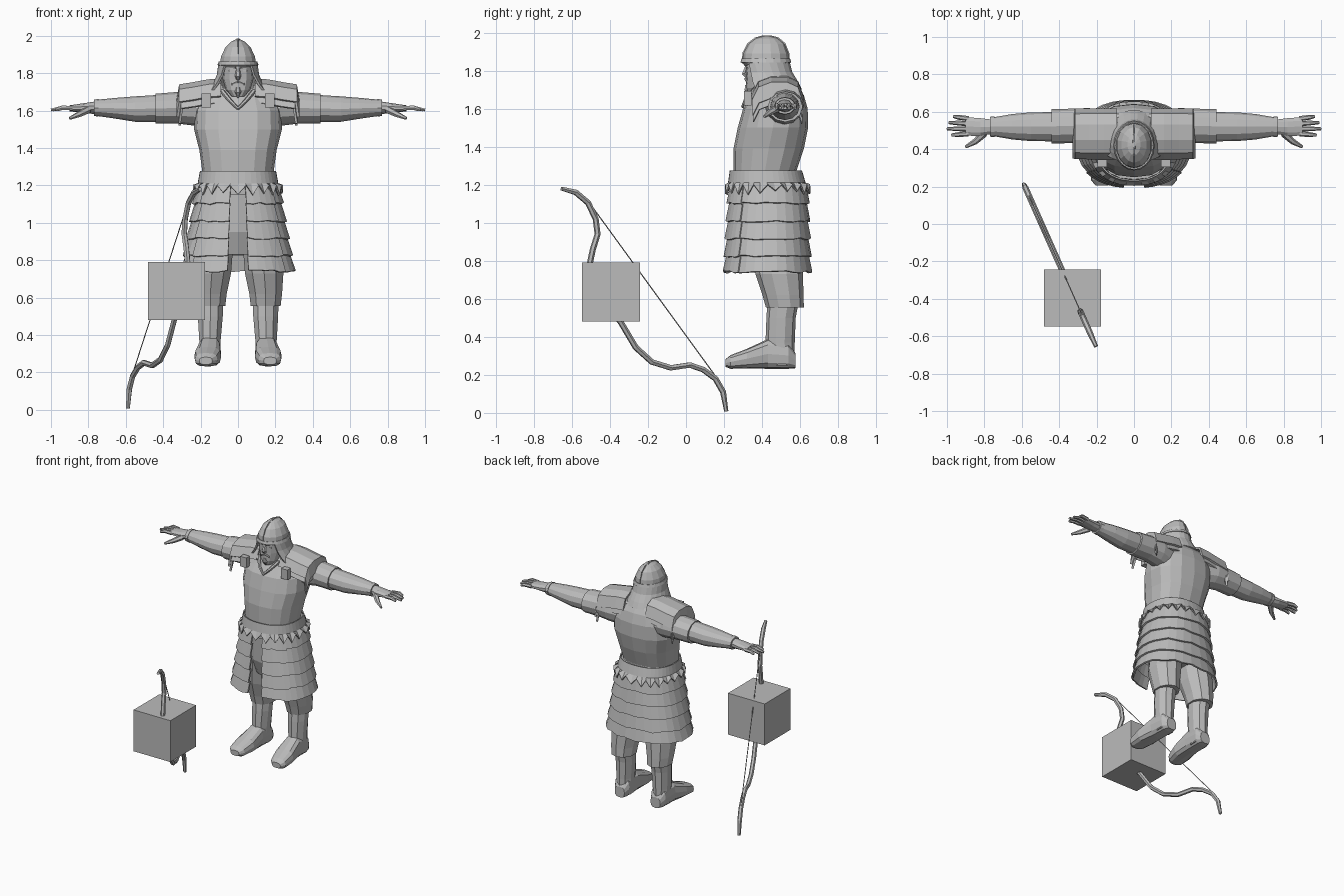
import bpy, bmesh, math, random
from mathutils import Vector

random.seed(4)
if "Cube" in bpy.data.objects:
    bpy.data.objects.remove(bpy.data.objects["Cube"])

grey = bpy.data.materials.new("plain_grey")
grey.use_nodes = True
grey.diffuse_color = (0.5, 0.5, 0.5, 1)
grey.node_tree.nodes["Principled BSDF"].inputs["Base Color"].default_value = (0.5, 0.5, 0.5, 1)


def place(name, data, mirror=False, thick=0):
    """Link an object, with optional thickness and left/right mirror."""
    data.materials.append(grey)
    ob = bpy.data.objects.new(name, data)
    bpy.context.collection.objects.link(ob)
    if thick:
        mod = ob.modifiers.new("thickness", 'SOLIDIFY')
        mod.thickness, mod.offset = thick, 0
    if mirror:
        mod = ob.modifiers.new("mirror", 'MIRROR')
        mod.use_clip = False
        mod.use_mirror_merge = False
    return ob


def skin(name, rows, closed=True, caps=True, mirror=False, thick=0):
    """Bridge rows of points into a surface."""
    bm = bmesh.new()
    grid = [[bm.verts.new(p) for p in row] for row in rows]
    n = len(grid[0])
    for a, b in zip(grid, grid[1:]):
        for i in range(n if closed else n - 1):
            j = (i + 1) % n
            bm.faces.new((a[i], a[j], b[j], b[i]))
    if closed and caps:
        bm.faces.new(grid[0])
        bm.faces.new(grid[-1])
    bmesh.ops.recalc_face_normals(bm, faces=bm.faces)
    me = bpy.data.meshes.new(name)
    bm.to_mesh(me)
    bm.free()
    return place(name, me, mirror, thick)


def ring(spec, axis='z', n=12, arc=None, p=2.0):
    """Superellipse section: (position on axis, centre u, centre v, radius u, radius v)."""
    w, cu, cv, ru, rv = spec
    a0, a1 = arc or (-90, 270)
    steps = n - 1 if arc else n
    pts = []
    for i in range(n):
        a = math.radians(a0 + (a1 - a0) * i / steps)
        c, s = math.cos(a), math.sin(a)
        u = cu + ru * math.copysign(abs(c) ** (2 / p), c)
        v = cv + rv * math.copysign(abs(s) ** (2 / p), s)
        pts.append({'z': (u, v, w), 'x': (w, u, v), 'y': (u, w, v)}[axis])
    return pts


def loft(name, specs, axis='z', n=12, p=2.0, mirror=False):
    return skin(name, [ring(s, axis, n, None, p) for s in specs], mirror=mirror)


def tube(name, pts, radii, mirror=False):
    """Faceted rod along a path."""
    cu = bpy.data.curves.new(name, 'CURVE')
    cu.dimensions = '3D'
    cu.bevel_depth, cu.bevel_resolution, cu.use_fill_caps = 1, 1, True
    sp = cu.splines.new('POLY')
    sp.points.add(len(pts) - 1)
    sp.use_smooth = False
    for i, (q, co) in enumerate(zip(sp.points, pts)):
        q.co = (*co, 1)
        q.radius = radii[min(i, len(radii) - 1)]
    return place(name, cu, mirror)


def box(name, centre, size, mirror=False):
    bm = bmesh.new()
    bmesh.ops.create_cube(bm, size=1)
    for v in bm.verts:
        v.co = Vector(centre) + Vector(a * b for a, b in zip(v.co, size))
    me = bpy.data.meshes.new(name)
    bm.to_mesh(me)
    bm.free()
    return place(name, me, mirror)


# Torso, neck and head
loft("torso", [(1.15, 0, .43, .185, .18), (1.27, 0, .415, .19, .165), (1.39, 0, .435, .207, .185),
               (1.5, 0, .457, .235, .185), (1.6, 0, .47, .23, .17), (1.67, 0, .485, .2, .135),
               (1.72, 0, .49, .13, .1)], n=16, p=2.4)
loft("neck", [(1.62, 0, .44, .085, .085), (1.75, 0, .43, .07, .07)], n=10)
loft("head", [(1.675, 0, .37, .035, .045), (1.71, 0, .385, .065, .07), (1.77, 0, .4, .083, .085),
              (1.87, 0, .41, .085, .1)], n=12, p=2.3)
tube("nose", [(0, .325, 1.835), (0, .308, 1.785), (0, .32, 1.77)], [.01, .016, .012])
tube("brow", [(.012, .313, 1.835), (.06, .335, 1.838)], [.012, .008], True)
tube("moustache", [(0, .314, 1.757), (.028, .322, 1.745), (.04, .335, 1.715)], [.009, .007, .003], True)
tube("beard", [(0, .322, 1.725), (0, .324, 1.7), (0, .334, 1.67)], [.012, .019, .006])
box("eye", (.035, .327, 1.812), (.028, .015, .008), True)
tube("collar", [(0, .297, 1.61), (.04, .315, 1.65), (.085, .365, 1.705)], [.008, .011, .013], True)

# Helmet with ridge, rim and flared neck guard
dome = [(1.835, 0, .42, .1, .122), (1.89, 0, .42, .093, .118), (1.94, 0, .423, .068, .095),
        (1.97, 0, .425, .035, .058), (1.982, 0, .425, .008, .015)]
loft("helmet_dome", dome, n=14)
loft("helmet_ridge", [(z + .004, x, y, .008, rv + .005) for z, x, y, ru, rv in dome], n=8)
skin("helmet_rim", [ring(s, n=20) for s in [(1.862, 0, .42, .099, .124), (1.842, 0, .42, .106, .13)]],
     caps=False, thick=.008)
guard = [(1.85, 0, .42, .1, .12), (1.79, 0, .425, .108, .13), (1.74, 0, .43, .128, .155), (1.7, 0, .43, .152, .175)]
skin("neck_guard", [ring(s, n=16, arc=(-48 + 9 * i, 228 - 9 * i)) for i, s in enumerate(guard)],
     closed=False, thick=.012)

# Shoulder plates: two overlapping curved sheets per side
for k, (grow, drop) in enumerate([(0, 0), (-.025, -.035)]):
    rows = []
    for x, z in [(.09, 1.765), (.16, 1.76), (.24, 1.745), (.31, 1.735), (.322, 1.655)]:
        rows.append([(x + grow * .4, y + grow * (y - .48), z - d + drop)
                     for y, d in [(.352, .09), (.385, .025), (.45, 0), (.53, 0), (.585, .025), (.612, .1)]])
    skin(f"shoulder_plate_{k + 1}", rows, closed=False, mirror=True, thick=.014)
box("shoulder_strap", (.17, .325, 1.655), (.05, .04, .075), True)

# Arms and hands
loft("sleeve", [(.14, .5, 1.605, .1, .1), (.24, .52, 1.615, .1, .095), (.32, .525, 1.615, .092, .085),
                (.44, .522, 1.61, .092, .08)], 'x', 12, mirror=True)
loft("forearm", [(.42, .52, 1.612, .078, .072), (.55, .52, 1.608, .077, .068), (.65, .52, 1.612, .068, .056),
                 (.765, .52, 1.615, .048, .042)], 'x', 12, mirror=True)
loft("cuff", [(.745, .52, 1.615, .056, .047), (.77, .52, 1.615, .053, .044)], 'x', 12, mirror=True)
loft("palm", [(.76, .52, 1.615, .04, .034), (.82, .518, 1.613, .05, .027), (.9, .522, 1.612, .052, .016)],
     'x', 10, mirror=True)
for i, tip in enumerate([.975, 1.0, .99, .965]):
    y = .482 + .027 * i
    tube(f"finger_{i + 1}", [(.885, y, 1.613), (.94, y + .004 * (i - 1), 1.615), (tip, y + .006 * (i - 1), 1.603)],
         [.014, .013, .008], True)
tube("thumb", [(.8, .485, 1.605), (.85, .44, 1.58), (.9, .412, 1.558)], [.02, .016, .008], True)

# Belt and ragged fringe
loft("belt", [(1.225, 0, .425, .2, .19), (1.265, 0, .42, .198, .182)], n=20, p=2.3)
fringe = [ring(s, n=44, p=2.3) for s in [(1.275, 0, .42, .2, .186), (1.21, 0, .425, .212, .2),
                                         (1.155, 0, .43, .238, .222)]]
fringe[2] = [(x, y, z + (.045 if i % 2 else random.uniform(-.01, .015))) for i, (x, y, z) in enumerate(fringe[2])]
skin("belt_fringe", fringe, caps=False, thick=.008)

# Armoured skirt: overlapping rows, open at the front and slit at the sides
tiers = 5
for part, arc, n in [("right_front", (-98, -142), 6), ("left_front", (-82, -38), 6), ("back", (-40, 220), 22)]:
    for k in range(tiers):
        rows = []
        for f, flare in [(k / tiers, 0), ((k + 1.12) / tiers, .014)]:
            f = min(f, 1)
            lift = .006 if part != "back" else 0
            rows.append(ring((1.2 - .465 * f, 0, .435 - .004 * f, .208 + .082 * f + flare + lift,
                              .192 + .022 * f + flare + lift), n=n, arc=arc, p=2.3))
        rows[1] = [(x, y, z + random.uniform(0, .012)) for x, y, z in rows[1]]
        skin(f"skirt_{part}_row_{k + 1}", rows, closed=False, thick=.012)

# Trousers and boots
loft("hips", [(1.2, 0, .43, .17, .15), (.95, 0, .44, .18, .155), (.83, 0, .46, .16, .13)], n=14)
loft("trouser_leg", [(.95, .11, .46, .095, .13), (.73, .14, .49, .108, .125), (.62, .148, .51, .092, .108),
                     (.555, .148, .52, .084, .1)], n=10, mirror=True)
loft("boot_shaft", [(.25, .15, .505, .055, .065), (.37, .15, .495, .06, .077), (.5, .148, .5, .07, .077),
                    (.58, .148, .51, .072, .082)], n=10, mirror=True)
loft("boot_foot", [(.575, .148, .275, .04, .04), (.54, .15, .302, .06, .07), (.43, .153, .31, .061, .078),
                   (.32, .162, .285, .072, .052), (.235, .17, .268, .06, .036), (.207, .172, .262, .035, .02)],
     'y', 12, p=2.8, mirror=True)


# Bow lying in a slanted upright plane, with its string
def bow_point(y, z):
    return (-.205 - .445 * (y + .65), y, z)


limbs = [(-.655, 1.18), (-.58, 1.16), (-.515, 1.105), (-.475, 1.02), (-.465, .94), (-.49, .86), (-.507, .78),
         (-.48, .64), (-.41, .55), (-.345, .48), (-.265, .345), (-.18, .268), (-.08, .237), (.02, .252),
         (.09, .228), (.155, .18), (.195, .11), (.212, .008)]
tube("bow", [bow_point(*q) for q in limbs], [.011] + [.016] * 16 + [.011])
tube("bow_string", [bow_point(-.49, 1.08), bow_point(.165, .18)], [.003])

# Box around the grip
box("box", (-.33, -.395, .635), (.305, .305, .31))
